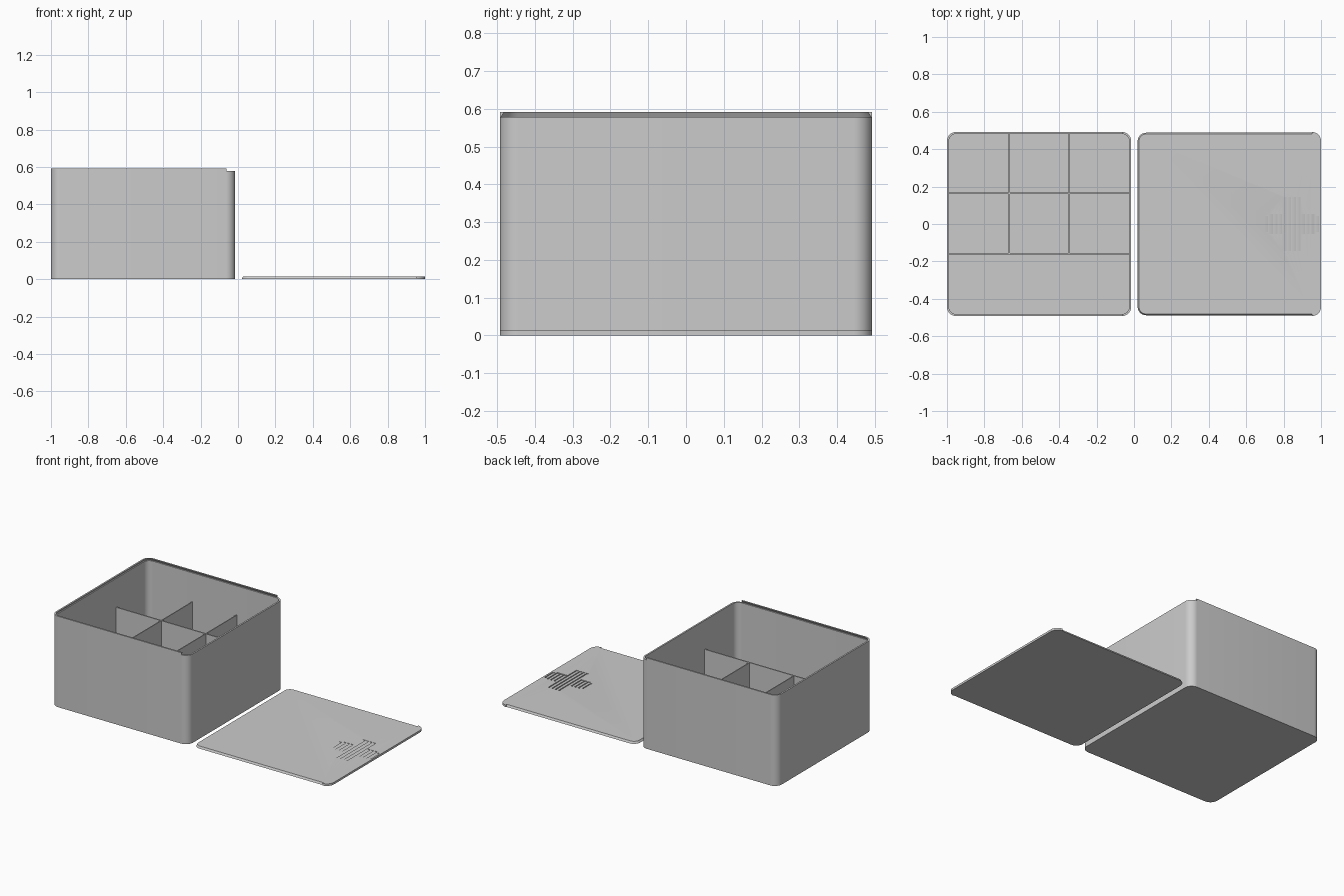
import bpy, bmesh, math
from mathutils import Vector

cube = bpy.data.objects.get("Cube")
if cube:
    bpy.data.objects.remove(cube, do_unlink=True)

SIZE = 0.985            # outer footprint of box and lid
CX = 0.5075             # distance of each footprint centre from x = 0
RADIUS = 0.05
WALL = 0.0105
LID_H = 0.0135
WALL_TOP = 0.578
BOX_TOP = WALL_TOP + LID_H
CAP_LEN = 0.047         # end cap of the lid and matching notch in the rail

grey = bpy.data.materials.new("plain_grey")
grey.use_nodes = True
color = (0.6, 0.6, 0.6, 1)
grey.diffuse_color = color
grey.node_tree.nodes["Principled BSDF"].inputs["Base Color"].default_value = color


def finish(name, bm):
    bmesh.ops.recalc_face_normals(bm, faces=bm.faces)
    mesh = bpy.data.meshes.new(name)
    bm.to_mesh(mesh)
    bm.free()
    mesh.materials.append(grey)
    obj = bpy.data.objects.new(name, mesh)
    bpy.context.collection.objects.link(obj)
    return obj


def outline(cx, z, inset, steps=10):
    """Rounded square, shrunk by inset."""
    core = SIZE / 2 - RADIUS
    r = RADIUS - inset
    points = []
    for corner, (sx, sy) in enumerate([(1, 1), (-1, 1), (-1, -1), (1, -1)]):
        for i in range(steps + 1):
            a = math.pi / 2 * (corner + i / steps)
            points.append((cx + sx * core + r * math.cos(a), sy * core + r * math.sin(a), z))
    return points


def loft(name, cx, sections, ring=False, cut_x=None, keep=1):
    """Skin rounded squares given as (z, inset); optionally keep one side of cut_x."""
    bm = bmesh.new()
    loops = [[bm.verts.new(p) for p in outline(cx, z, inset)] for z, inset in sections]
    pairs = list(zip(loops, loops[1:]))
    if ring:
        pairs.append((loops[-1], loops[0]))
    else:
        bm.faces.new(loops[0])
        bm.faces.new(loops[-1])
    for a, b in pairs:
        for i in range(len(a)):
            j = (i + 1) % len(a)
            bm.faces.new((a[i], a[j], b[j], b[i]))
    if cut_x is not None:
        geom = bm.verts[:] + bm.edges[:] + bm.faces[:]
        bmesh.ops.bisect_plane(bm, geom=geom, plane_co=(cut_x, 0, 0),
                               plane_no=(-keep, 0, 0), clear_outer=True)
        bmesh.ops.holes_fill(bm, edges=[e for e in bm.edges if e.is_boundary], sides=0)
    return finish(name, bm)


def block(name, lo, hi):
    bm = bmesh.new()
    lo, hi = Vector(lo), Vector(hi)
    bmesh.ops.create_cube(bm, size=1)
    for v in bm.verts:
        v.co = (lo + hi) / 2 + v.co * (hi - lo)
    return finish(name, bm)


# Open box and the dovetailed rail on three sides of its rim
parts = [
    loft("box_body", -CX, [(0, 0), (WALL_TOP, 0), (WALL_TOP, WALL), (0.011, WALL)]),
    loft("lid_rail", -CX, [(WALL_TOP, 0), (BOX_TOP, 0), (BOX_TOP, 0.0105), (WALL_TOP, 0.003)],
         ring=True, cut_x=SIZE / 2 - CX - CAP_LEN, keep=-1),
]

# Compartment dividers
FLOOR, DIV_TOP, FRONT_Y = 0.01, 0.39, -0.159
x_min, x_max = -0.995, -0.02
for label, y in (("front", FRONT_Y), ("middle", 0.164)):
    parts.append(block(label + "_long_divider", (x_min, y - 0.004, FLOOR), (x_max, y + 0.004, DIV_TOP)))
for label, x in (("right", -0.667), ("left", -0.347)):
    parts.append(block(label + "_cross_divider", (x - 0.003, FRONT_Y, FLOOR), (x + 0.003, 0.487, DIV_TOP)))

# Sliding lid lying beside the box, with a full-width end cap
cap_x = CX + SIZE / 2 - CAP_LEN
lid = [
    loft("lid_panel", CX, [(0, 0.0045), (LID_H, 0.0115)], cut_x=cap_x, keep=-1),
    loft("lid_end_cap", CX, [(0, 0), (LID_H, 0)], cut_x=cap_x, keep=1),
]

# Cross-shaped thumb grip: a row of sawtooth grooves
COUNT, PITCH, GRIP_X, DEPTH = 12, 0.0247, 0.842, 0.006
bm = bmesh.new()
for i in range(COUNT):
    off = (i - (COUNT - 1) / 2) * PITCH
    half = 0.145 if abs(off) < 2 * PITCH else 0.054
    if i in (0, COUNT - 1):
        half -= 0.012
    x0, x1 = GRIP_X + off - 0.011, GRIP_X + off + 0.011
    profile = [(x0, LID_H + 0.0002), (x1, LID_H - DEPTH), (x1, LID_H + 0.01), (x0, LID_H + 0.01)]
    ends = [[bm.verts.new((x, y, z)) for x, z in profile] for y in (-half, half)]
    bm.faces.new(ends[0])
    bm.faces.new(ends[1])
    for k in range(4):
        n = (k + 1) % 4
        bm.faces.new((ends[0][k], ends[0][n], ends[1][n], ends[1][k]))
cutter = finish("grip_cutter", bm)
cutter.hide_render = True
for obj in lid:
    mod = obj.modifiers.new("grip", "BOOLEAN")
    mod.operation = "DIFFERENCE"
    mod.solver = "EXACT"
    mod.object = cutter
    bpy.context.view_layer.objects.active = obj
    bpy.ops.object.modifier_apply(modifier=mod.name)
bpy.data.objects.remove(cutter, do_unlink=True)

# Smooth rounded corners, sharp edges elsewhere
bpy.ops.object.select_all(action="DESELECT")
for obj in parts + lid:
    obj.select_set(True)
bpy.context.view_layer.objects.active = parts[0]
bpy.ops.object.shade_smooth_by_angle(angle=math.radians(30))
